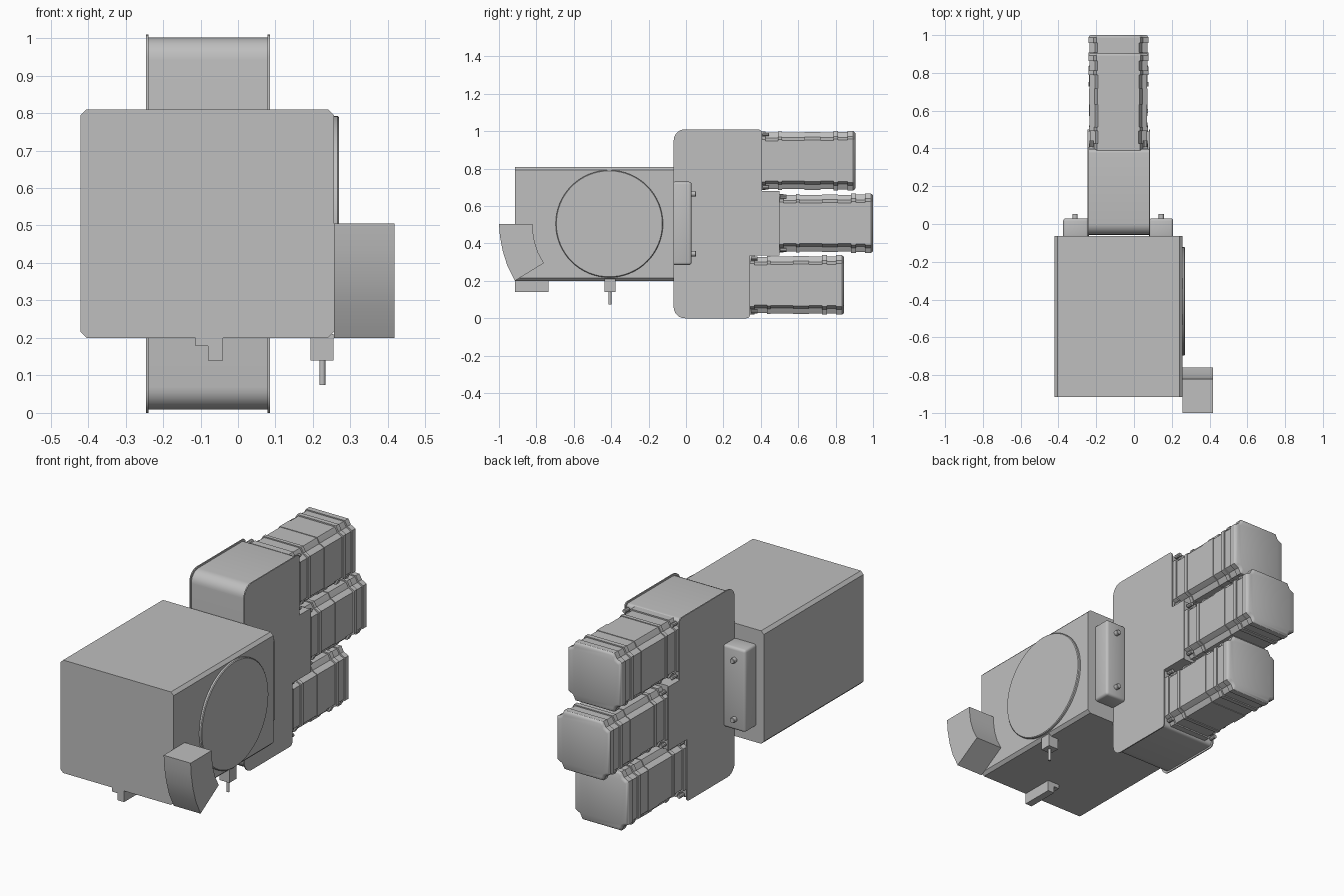
import bpy, bmesh, math
from mathutils import Vector

if "Cube" in bpy.data.objects:
    bpy.data.objects.remove(bpy.data.objects["Cube"])

grey = bpy.data.materials.new("light_grey")
grey.diffuse_color = (0.52, 0.52, 0.52, 1)
grey.use_nodes = True
grey.node_tree.nodes["Principled BSDF"].inputs["Base Color"].default_value = grey.diffuse_color


def finish(name, bm, bevel=0.0, segments=3):
    bmesh.ops.remove_doubles(bm, verts=bm.verts, dist=1e-5)
    bmesh.ops.recalc_face_normals(bm, faces=bm.faces)
    if bevel:
        bmesh.ops.bevel(bm, geom=bm.edges[:], offset=bevel, segments=segments,
                        profile=0.5, affect='EDGES')
    me = bpy.data.meshes.new(name)
    bm.to_mesh(me)
    bm.free()
    me.materials.append(grey)
    ob = bpy.data.objects.new(name, me)
    bpy.context.collection.objects.link(ob)
    bpy.ops.object.select_all(action='DESELECT')
    ob.select_set(True)
    bpy.context.view_layer.objects.active = ob
    bpy.ops.object.shade_smooth_by_angle(angle=math.radians(30))
    return ob


def loft(name, rings):
    """Join rings of 3D points and cap both ends."""
    bm = bmesh.new()
    vs = [[bm.verts.new(p) for p in r] for r in rings]
    n = len(rings[0])
    for a, b in zip(vs, vs[1:]):
        for i in range(n):
            j = (i + 1) % n
            bm.faces.new((a[i], a[j], b[j], b[i]))
    bm.faces.new(vs[0][::-1])
    bm.faces.new(vs[-1])
    return finish(name, bm)


def prism_x(name, yz, x0, x1):
    return loft(name, [[(x, y, z) for y, z in yz] for x in (x0, x1)])


def prism_y(name, xz, y0, y1):
    return loft(name, [[(x, y, z) for x, z in xz] for y in (y0, y1)])


def box(name, x0, x1, y0, y1, z0, z1, bevel=0.0):
    bm = bmesh.new()
    bmesh.ops.create_cube(bm, size=1)
    for v in bm.verts:
        v.co = ((x0 + x1) / 2 + v.co.x * (x1 - x0),
                (y0 + y1) / 2 + v.co.y * (y1 - y0),
                (z0 + z1) / 2 + v.co.z * (z1 - z0))
    return finish(name, bm, bevel)


def rod(name, axis, a, b, u, v, r, n=16):
    """Cylinder along an axis; u, v are the other two coordinates in order."""
    rings = []
    for t, k in ((a, r), (b - r * 0.15, r), (b, r * 0.85)):
        ring = []
        for i in range(n):
            w = 2 * math.pi * i / n
            p = [u + k * math.cos(w), v + k * math.sin(w)]
            p.insert('xyz'.index(axis), t)
            ring.append(p)
        rings.append(ring)
    return loft(name, rings)


def rounded(corners, steps=6):
    """Outline with filleted right-angle corners (a, b, radius)."""
    out, n = [], len(corners)
    for i, (a, b, r) in enumerate(corners):
        p = Vector((a, b))
        if r == 0:
            out.append(p)
            continue
        u = (Vector(corners[i - 1][:2]) - p).normalized()
        v = (Vector(corners[(i + 1) % n][:2]) - p).normalized()
        c = p + (u + v) * r
        for s in range(steps + 1):
            t = math.pi / 2 * s / steps
            out.append(c - r * (v * math.cos(t) + u * math.sin(t)))
    return out


# Main cabinet with chamfered long edges
c = 0.016
x0, x1, z0, z1 = -0.42, 0.256, 0.2, 0.81
prism_y("cabinet", [(x0 + c, z0), (x1 - c, z0), (x1, z0 + c), (x1, z1 - c),
                    (x1 - c, z1), (x0 + c, z1), (x0, z1 - c), (x0, z0 + c)],
        -0.915, -0.064)

# Round cover on the right side
ring = [(-0.41 + math.cos(i * math.pi / 32), 0.505 + math.sin(i * math.pi / 32)) for i in range(64)]
loft("round_cover", [[(x, -0.41 + r * math.cos(i * math.pi / 32), 0.505 + r * math.sin(i * math.pi / 32))
                      for i in range(64)]
                     for x, r in ((0.25, 0.287), (0.266, 0.287), (0.27, 0.283))])

# Curved chute on the front right
outer = [(-1, 0.505), (-0.995, 0.44), (-0.98, 0.36), (-0.955, 0.28), (-0.915, 0.2)]
inner = [(-0.76, 0.295), (-0.79, 0.35), (-0.81, 0.41), (-0.818, 0.46), (-0.82, 0.505)]
prism_x("chute", outer + inner, 0.256, 0.417)


# Upright housing: inset core between two side plates
def housing(d):
    return rounded([(-0.066 + d, 0 + d, 0.06), (0.343 - d, 0 + d, 0.02),
                    (0.343 - d, 0.335, 0), (0.5 - d, 0.335, 0),
                    (0.5 - d, 0.68, 0), (0.405 - d, 0.68, 0),
                    (0.405 - d, 1.01 - d, 0.02), (-0.066 + d, 1.01 - d, 0.06)])


prism_x("housing_core", housing(0.009), -0.24, 0.079)
for side, xa in (("left", -0.245), ("right", 0.079)):
    prism_x("housing_plate_" + side, housing(0), xa, xa + 0.006)


# Motors: notched square section, lofted along y with shallow ribs
def section(h):
    q = [(h, h - .043), (h - .012, h - .036), (h - .028, h - .028),
         (h - .036, h - .012), (h - .043, h)]
    pts = []
    for k in range(4):
        for a, b in q:
            for _ in range(k):
                a, b = -b, a
            pts.append((a, b))
    return pts


ribs = [(-0.02, .157), (.018, .157), (.018, .150), (.085, .150), (.085, .156),
        (.105, .156), (.105, .152), (.225, .152), (.225, .155), (.31, .155),
        (.31, .152), (.38, .152), (.38, .159), (.405, .159), (.405, .153),
        (.455, .153), (.455, .159), (.485, .159), (.493, .154), (.497, .148)]
cx = -0.0825
for label, y, z in (("top", 0.408, 0.842), ("middle", 0.503, 0.508), ("bottom", 0.348, 0.178)):
    loft("motor_" + label, [[(cx + a, y + t, z + b) for a, b in section(h)] for t, h in ribs])
    for i, sx in enumerate((-1, 1)):
        for j, sz in enumerate((-1, 1)):
            rod(f"motor_{label}_bolt_{i}{j}", 'y', y, y + 0.035,
                cx + sx * 0.142, z + sz * 0.142, 0.011, 10)

# Mounting blocks either side of the housing, with bolts
for side, xa, xb, bx in (("left", -0.375, -0.24, -0.312), ("right", 0.08, 0.207, 0.145)):
    box("mount_block_" + side, xa, xb, -0.075, 0.03, 0.285, 0.73, 0.014)
    for k, z in enumerate((0.345, 0.665)):
        rod(f"mount_bolt_{side}_{k}", 'y', 0.02, 0.054, bx, z, 0.014)

# Stepped catch and probe under the cabinet
prism_y("stepped_catch", [(-0.113, 0.205), (-0.113, 0.178), (-0.08, 0.178),
                          (-0.08, 0.14), (-0.04, 0.14), (-0.04, 0.205)], -0.915, -0.735)
box("probe_block", 0.194, 0.255, -0.437, -0.377, 0.14, 0.21)
rod("probe_pin", 'z', 0.15, 0.075, 0.225, -0.407, 0.008)
